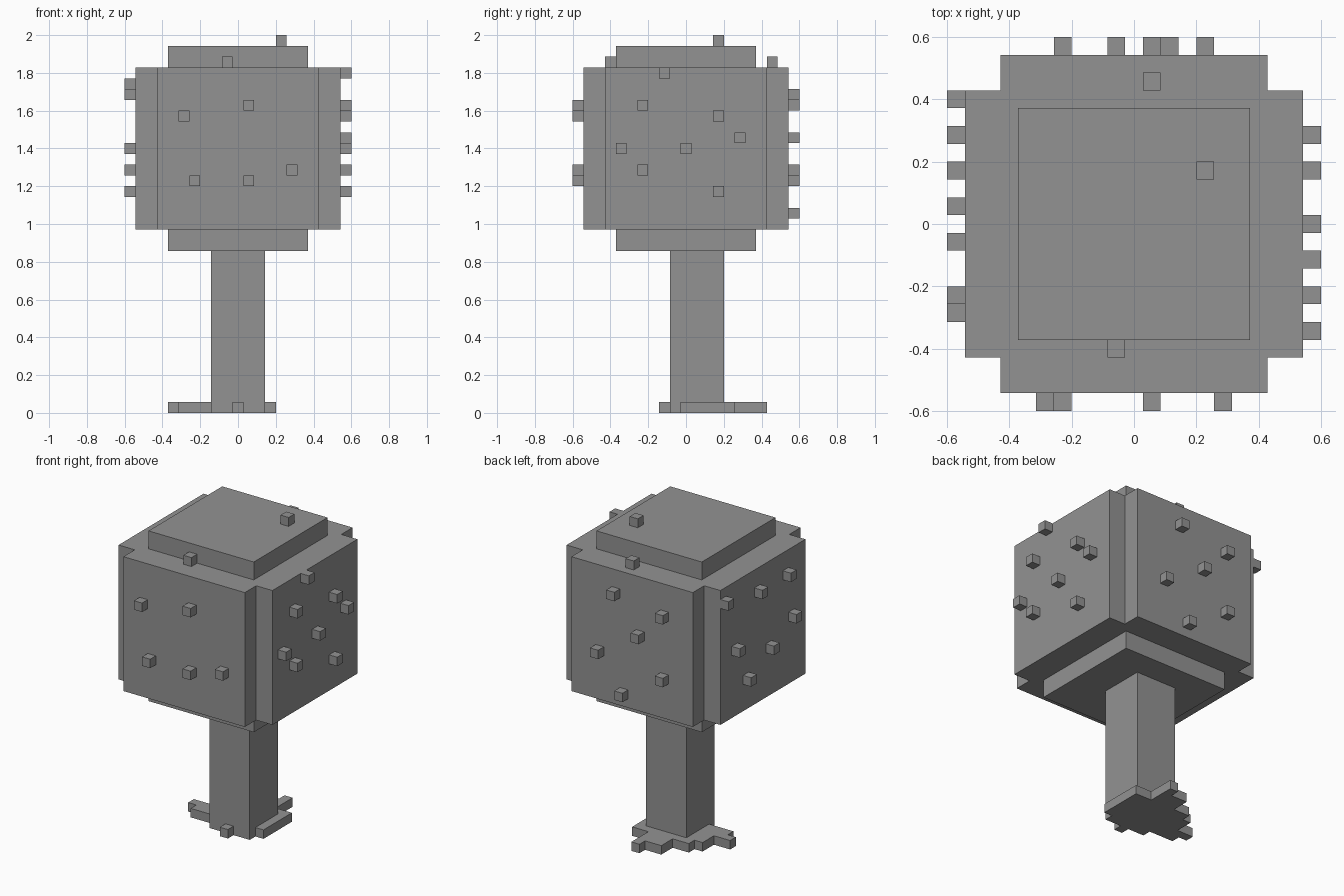
import bpy, bmesh

if "Cube" in bpy.data.objects:
    bpy.data.objects.remove(bpy.data.objects["Cube"])

V = 2 / 35  # size of one block; all coordinates below are in blocks

# Dark grey shared by every part
grey = bpy.data.materials.new("dark_grey")
grey.diffuse_color = (0.29, 0.29, 0.29, 1)
grey.use_nodes = True
grey.node_tree.nodes["Principled BSDF"].inputs["Base Color"].default_value = grey.diffuse_color


def finish(name, bm):
    bmesh.ops.scale(bm, vec=(V, V, V), verts=bm.verts)
    bmesh.ops.recalc_face_normals(bm, faces=bm.faces)
    mesh = bpy.data.meshes.new(name)
    bm.to_mesh(mesh)
    bm.free()
    mesh.materials.append(grey)
    bpy.context.collection.objects.link(bpy.data.objects.new(name, mesh))


def prism(name, outline, z0, z1):
    """Extrude a plan outline from z0 to z1."""
    bm = bmesh.new()
    base = bm.faces.new([bm.verts.new((x, y, z0)) for x, y in outline])
    top = bmesh.ops.extrude_face_region(bm, geom=[base], use_keep_orig=True)["geom"]
    verts = [g for g in top if isinstance(g, bmesh.types.BMVert)]
    bmesh.ops.translate(bm, vec=(0, 0, z1 - z0), verts=verts)
    finish(name, bm)


def rect(x0, x1, y0, y1):
    return [(x0, y0), (x1, y0), (x1, y1), (x0, y1)]


def cubes(name, centres):
    """Scatter single blocks as one object."""
    bm = bmesh.new()
    for x, y, z in centres:
        vs = bmesh.ops.create_cube(bm, size=1)["verts"]
        bmesh.ops.translate(bm, vec=(x, y, z + 0.5), verts=vs)
    finish(name, bm)


# Stepped roots, one block high, including the trunk footprint
prism("roots", [
    (-2.5, -1.5), (-.5, -1.5), (-.5, -2.5), (.5, -2.5), (.5, -1.5), (2.5, -1.5),
    (2.5, -.5), (3.5, -.5), (3.5, 4.5), (1.5, 4.5), (1.5, 7.5), (.5, 7.5),
    (.5, 6.5), (-1.5, 6.5), (-1.5, 4.5), (-3.5, 4.5), (-3.5, 3.5), (-4.5, 3.5),
    (-4.5, 1.5), (-6.5, 1.5), (-6.5, .5), (-5.5, .5), (-5.5, -.5), (-2.5, -.5)], 0, 1)

# Trunk
prism("trunk", rect(-2.5, 2.5, -1.5, 3.5), 1, 15)

# Canopy: square block with notched upright corners, plus a smaller slab above and below
a, b = 9.5, 7.5
quarter = [(a, -b), (a, b), (b, b)]
plan = []
for _ in range(4):
    plan += quarter
    quarter = [(-y, x) for x, y in quarter]
prism("canopy", plan, 17, 32)
prism("canopy_top", rect(-6.5, 6.5, -6.5, 6.5), 32, 34)
prism("canopy_bottom", rect(-6.5, 6.5, -6.5, 6.5), 15, 17)

# Loose leaf blocks on each side: (position along the side, height)
front = [(-5, 27), (1, 28), (-4, 21), (1, 21), (5, 22)]
back = [(2, 29), (-4, 28), (-1, 25), (4, 22), (-4, 21), (1, 18)]
right = [(-2, 31), (-4, 28), (3, 27), (5, 25), (-6, 24), (0, 24), (-4, 22), (3, 20)]
left = [(7, 30), (1, 29), (-4, 29), (-5, 24), (5, 24), (-1, 22), (3, 20)]
cubes("front_leaves", [(u, -10, z) for u, z in front])
cubes("back_leaves", [(u, 10, z) for u, z in back])
cubes("right_leaves", [(10, u, z) for u, z in right])
cubes("left_leaves", [(-10, u, z) for u, z in left])
cubes("top_leaves", [(4, 3, 34), (1, 8, 32), (-1, -7, 32)])
